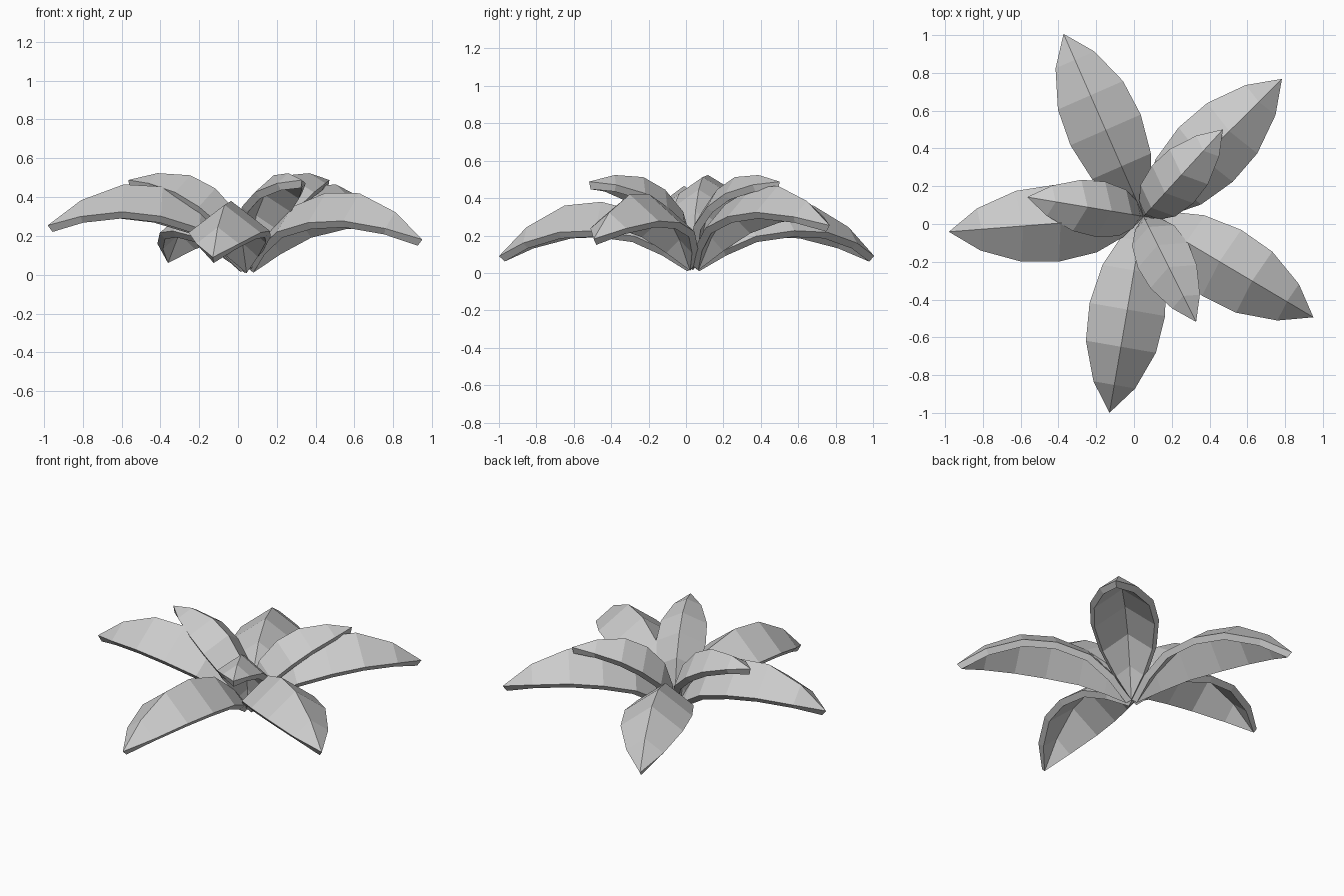
import bpy, math
from mathutils import Matrix, Vector

if "Cube" in bpy.data.objects:
    bpy.data.objects.remove(bpy.data.objects["Cube"])

# Midrib profile of one leaf: distance out, height, half width
RIB = [(0, 0, 0), (.13, .16, .10), (.29, .29, .17), (.50, .345, .203),
       (.70, .325, .188), (.905, .21, .112), (1.055, .055, 0)]
FOLD = .76      # drop of the leaf edge per unit of half width
BASE = Vector((.05, .04, .035))


def leaf(name, heading, pitch, size):
    """Arched leaf folded along its midrib, pointing at heading (degrees)."""
    verts, rings = [], []
    for d, h, w in RIB:
        i = len(verts)
        if w == 0:
            verts.append(Vector((d, 0, h)))
            rings.append((i, i, i))
        else:
            for side in (1, 0, -1):
                verts.append(Vector((d, side * w, h - abs(side) * w * FOLD)))
            rings.append((i, i + 1, i + 2))
    faces = []
    for a, b in zip(rings, rings[1:]):
        for k in (0, 1):
            loop = [a[k], a[k + 1], b[k + 1], b[k]]
            faces.append(list(dict.fromkeys(loop)))
    m = (Matrix.Translation(BASE) @ Matrix.Rotation(math.radians(heading), 4, 'Z')
         @ Matrix.Rotation(math.radians(-pitch), 4, 'Y') @ Matrix.Scale(size, 4))
    mesh = bpy.data.meshes.new(name)
    mesh.from_pydata([m @ v for v in verts], [], faces)
    mesh.update()
    ob = bpy.data.objects.new(name, mesh)
    bpy.context.collection.objects.link(ob)
    sol = ob.modifiers.new("thickness", 'SOLIDIFY')
    sol.thickness = .042
    sol.offset = -1


def heading(x, y):
    return math.degrees(math.atan2(y - BASE.y, x - BASE.x))


# Five long outer leaves: tip position and pitch
for n, (x, y, p) in enumerate([(-.37, 1, 0), (.785, .77, 9), (.96, -.5, 5),
                               (-.13, -1, 0), (-.965, -.04, 9)]):
    leaf(f"outer_leaf_{n + 1}", heading(x, y), p, 1)

# Three short inner leaves, raised more steeply
for n, (x, y) in enumerate([(.47, .5), (-.55, .14), (.33, -.52)]):
    leaf(f"inner_leaf_{n + 1}", heading(x, y), 33, .73)
